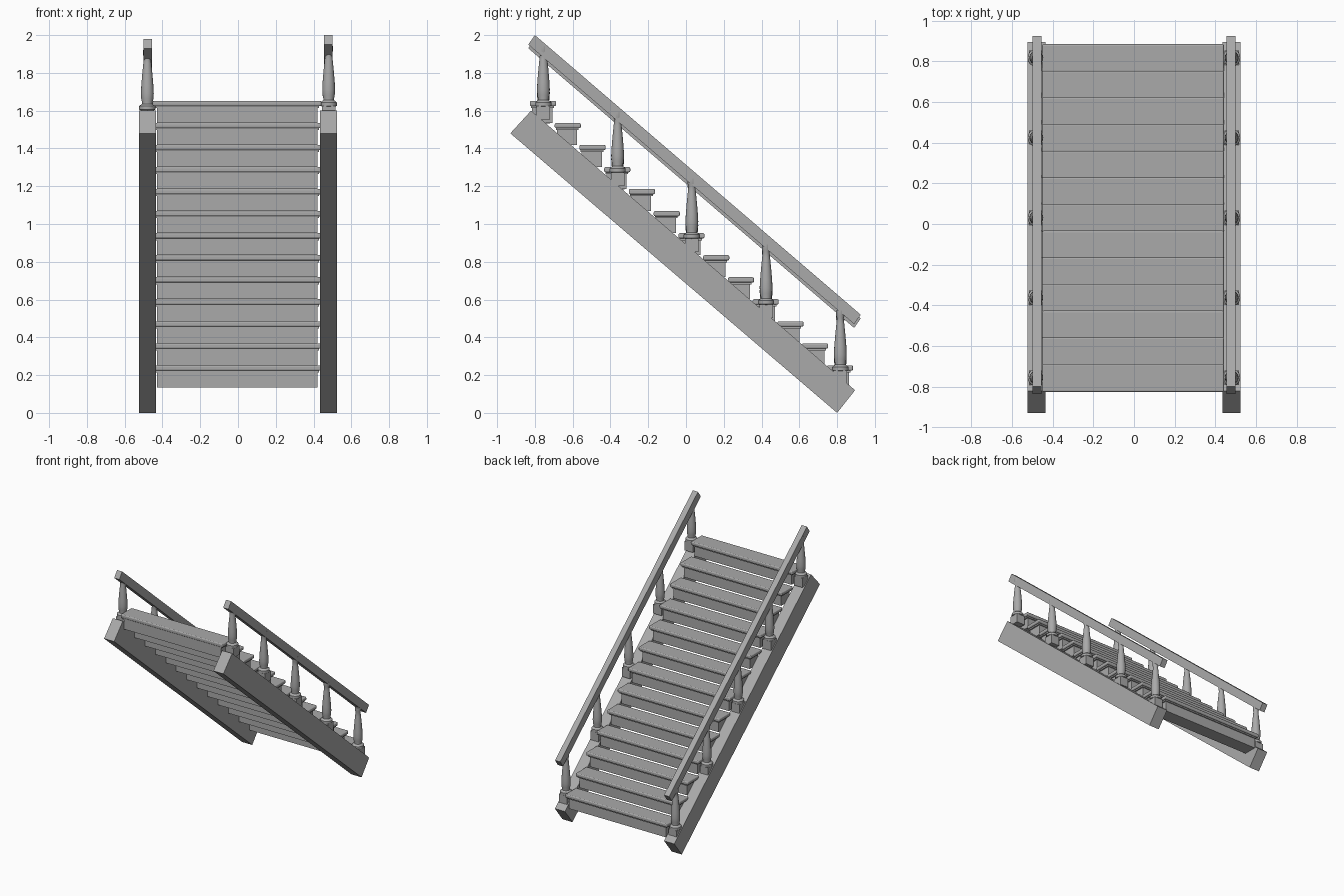
import bpy, bmesh, math

cube = bpy.data.objects.get("Cube")
if cube:
    bpy.data.objects.remove(cube)

grey = bpy.data.materials.new("stone_grey")
grey.use_nodes = True
GREY = (0.4, 0.4, 0.4, 1)
grey.diffuse_color = GREY
grey.node_tree.nodes["Principled BSDF"].inputs["Base Color"].default_value = GREY

STEPS, RUN, RISE = 13, 0.131, 0.1167
TOP_NOSE, TOP_Z = -0.688, 1.652


def finish(name, bm, smooth=False):
    bmesh.ops.recalc_face_normals(bm, faces=bm.faces[:])
    mesh = bpy.data.meshes.new(name)
    bm.to_mesh(mesh)
    bm.free()
    mesh.materials.append(grey)
    obj = bpy.data.objects.new(name, mesh)
    bpy.context.collection.objects.link(obj)
    if smooth:
        bpy.ops.object.select_all(action='DESELECT')
        obj.select_set(True)
        bpy.context.view_layer.objects.active = obj
        bpy.ops.object.shade_smooth_by_angle(angle=math.radians(35))
    return obj


def prism(name, outline, x0, x1):
    """Extrude a (y, z) outline across x."""
    bm = bmesh.new()
    face = bm.faces.new([bm.verts.new((x0, y, z)) for y, z in outline])
    ext = bmesh.ops.extrude_face_region(bm, geom=[face])
    moved = [g for g in ext["geom"] if isinstance(g, bmesh.types.BMVert)]
    bmesh.ops.translate(bm, verts=moved, vec=(x1 - x0, 0, 0))
    return finish(name, bm)


def box(name, x, y, z, bevel=0):
    """Box from (min, max) pairs."""
    obj = prism(name, [(y[0], z[0]), (y[1], z[0]), (y[1], z[1]), (y[0], z[1])], *x)
    if bevel:
        mod = obj.modifiers.new("rounded_edge", 'BEVEL')
        mod.width, mod.segments = bevel, 3
    return obj


def lathe(name, profile, centre, sides=16):
    """Turn a (radius, height) profile about the vertical axis."""
    bm = bmesh.new()
    rings = []
    for r, h in profile:
        rings.append([bm.verts.new((centre[0] + r * math.cos(math.tau * k / sides),
                                    centre[1] + r * math.sin(math.tau * k / sides),
                                    centre[2] + h)) for k in range(sides)])
    for a, b in zip(rings, rings[1:]):
        for k in range(sides):
            n = (k + 1) % sides
            bm.faces.new((a[k], a[n], b[n], b[k]))
    bm.faces.new(rings[0])
    bm.faces.new(rings[-1])
    return finish(name, bm, True)


# Steps: body, thin moulding and rounded tread
for i in range(STEPS):
    nose, top = TOP_NOSE + RUN * i, TOP_Z - RISE * i
    back = nose - 0.138
    box(f"step_body_{i + 1}", (-0.43, 0.42), (back + 0.012, nose - 0.02),
        (top - RISE, top - 0.03))
    box(f"step_moulding_{i + 1}", (-0.437, 0.43), (back + 0.006, nose - 0.012),
        (top - 0.038, top - 0.025))
    box(f"tread_{i + 1}", (-0.452, 0.442), (back, nose), (top - 0.028, top), 0.008)

# Slanted side beams
beam = [(-0.93, 1.48), (-0.82, 1.60), (0.895, 0.12), (0.80, 0.0)]
# Handrail section along the slope
rail = [(-0.835, 1.95), (-0.80, 2.0), (0.925, 0.52), (0.89, 0.47)]
# Turned shaft of a baluster
shaft = [(0.036, -0.03), (0.043, -0.026), (0.043, -0.008), (0.036, -0.002),
         (0.028, 0.004), (0.028, 0.012), (0.032, 0.03), (0.034, 0.06),
         (0.032, 0.10), (0.027, 0.16), (0.021, 0.22), (0.018, 0.25),
         (0.022, 0.262), (0.022, 0.29)]

for side, sign, drop in (("left", 1, 0), ("right", -1, 0.02)):
    prism(f"{side}_side_beam", beam, sign * 0.435, sign * 0.523)
    prism(f"{side}_handrail", [(y, z - drop) for y, z in rail],
          sign * 0.455, sign * 0.50)
    for k in range(5):
        y = -0.755 + 3 * RUN * k
        z = TOP_Z - 3 * RISE * k - drop
        x = sign * 0.48
        box(f"{side}_baluster_block_{k + 1}", (x - 0.036, x + 0.036),
            (y - 0.036, y + 0.036), (z - 0.10, z - 0.028))
        lathe(f"{side}_baluster_{k + 1}", shaft, (x, y, z))
